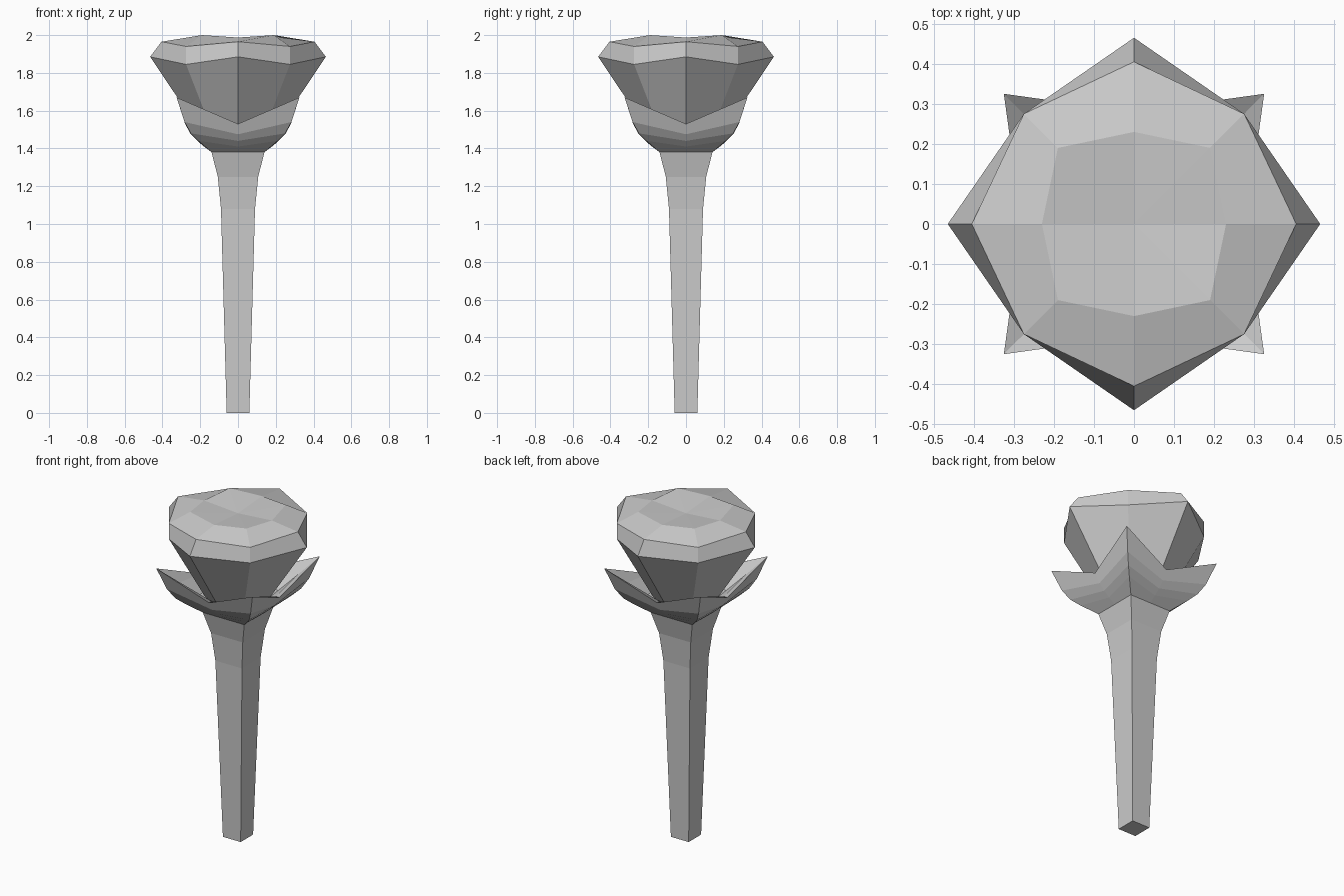
import bpy, bmesh, math

cube = bpy.data.objects.get("Cube")
if cube:
    bpy.data.objects.remove(cube)

grey = bpy.data.materials.new("plain grey")
grey.use_nodes = True
colour = (0.6, 0.6, 0.6, 1)
grey.diffuse_color = colour
grey.node_tree.nodes["Principled BSDF"].inputs["Base Color"].default_value = colour


def eight_ring(bm, corner, corner_z, mid, mid_z):
    """Ring of side midpoints (on the axes) and square corners (diagonal)."""
    ring = []
    for i in range(8):
        a = i * math.pi / 4
        r, z = (corner * math.sqrt(2), corner_z) if i % 2 else (mid, mid_z)
        ring.append(bm.verts.new((r * math.cos(a), r * math.sin(a), z)))
    return ring


def loft(name, sections, bottom=None, top=None):
    """Bridge rings; an end is closed by a centre point at the given height."""
    bm = bmesh.new()
    rings = [eight_ring(bm, *s) for s in sections]
    for a, b in zip(rings, rings[1:]):
        for i in range(8):
            j = (i + 1) % 8
            bm.faces.new((a[i], a[j], b[j], b[i]))
    for ring, z in ((rings[0], bottom), (rings[-1], top)):
        if z is not None:
            tip = bm.verts.new((0, 0, z))
            for i in range(8):
                bm.faces.new((ring[i], ring[(i + 1) % 8], tip))
    bmesh.ops.recalc_face_normals(bm, faces=bm.faces)
    mesh = bpy.data.meshes.new(name)
    bm.to_mesh(mesh)
    bm.free()
    mesh.materials.append(grey)
    obj = bpy.data.objects.new(name, mesh)
    bpy.context.collection.objects.link(obj)
    return obj


# Square tapered stalk that flares at the top
stalk = [(0.06, 0), (0.068, 0.29), (0.09, 1.08), (0.107, 1.25), (0.14, 1.38)]
loft("stalk", [(w, z, w, z) for w, z in stalk], bottom=0, top=1.38)

# Four-pointed leaf cup: outer wall up to the rim, then inner wall to the floor
loft("leaf_cup", [
    (0.14, 1.38, 0.14, 1.38),
    (0.21, 1.44, 0.18, 1.41),
    (0.25, 1.48, 0.215, 1.44),
    (0.283, 1.54, 0.25, 1.475),
    (0.325, 1.67, 0.28, 1.53),
    (0.24, 1.57, 0.255, 1.53),
    (0.16, 1.48, 0.18, 1.48),
], bottom=1.38, top=1.48)

# Faceted head with a shallow dished top
loft("faceted_head", [
    (0.125, 1.46, 0.18, 1.46),
    (0.275, 1.845, 0.465, 1.885),
    (0.275, 1.94, 0.405, 1.965),
    (0.19, 2.0, 0.23, 1.987),
], bottom=1.46, top=1.97)
